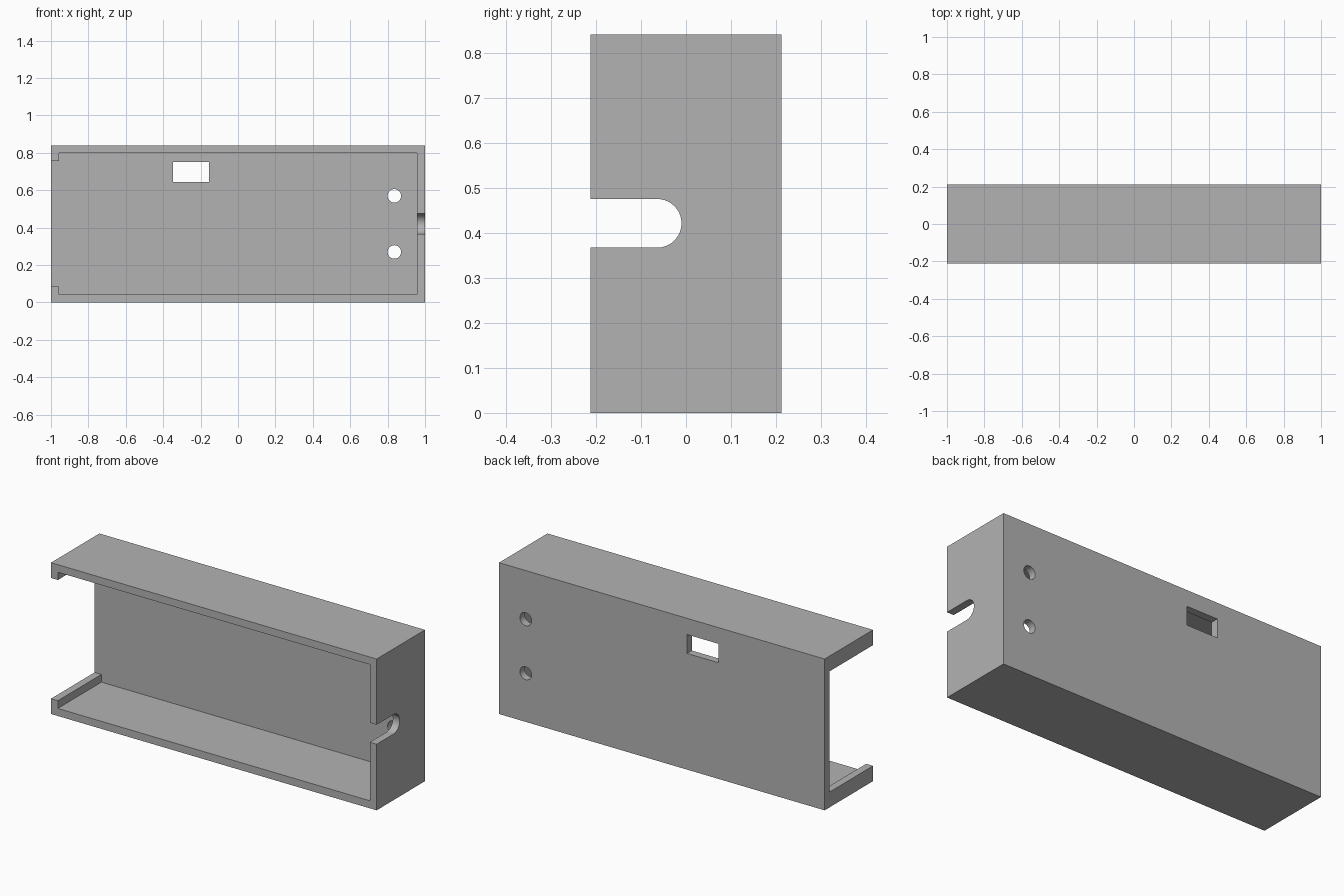
import bpy
import bmesh
from math import cos, sin, pi, radians
from mathutils import Vector

old = bpy.data.objects.get("Cube")
if old:
    bpy.data.objects.remove(old, do_unlink=True)

# Overall dimensions
HALF_X, HALF_Y, HEIGHT, WALL = 1.0, 0.212, 0.84, 0.042
LIP = 0.085
OUT = 0.3  # how far cutters overshoot

grey = bpy.data.materials.new("grey plastic")
grey.use_nodes = True
grey.diffuse_color = (0.45, 0.45, 0.45, 1)
grey.node_tree.nodes["Principled BSDF"].inputs["Base Color"].default_value = grey.diffuse_color


def prism(name, points, sweep):
    """Extrude a closed outline of 3D points along a vector."""
    bm = bmesh.new()
    face = bm.faces.new([bm.verts.new(p) for p in points])
    moved = bmesh.ops.extrude_face_region(bm, geom=[face])["geom"]
    verts = [v for v in moved if isinstance(v, bmesh.types.BMVert)]
    bmesh.ops.translate(bm, verts=verts, vec=Vector(sweep))
    bmesh.ops.recalc_face_normals(bm, faces=bm.faces)
    mesh = bpy.data.meshes.new(name)
    bm.to_mesh(mesh)
    bm.free()
    mesh.materials.append(grey)
    obj = bpy.data.objects.new(name, mesh)
    bpy.context.collection.objects.link(obj)
    return obj


def front_prism(name, outline, y0, y1):
    return prism(name, [(x, y0, z) for x, z in outline], (0, y1 - y0, 0))


def rect(x0, x1, z0, z1):
    return [(x0, z0), (x1, z0), (x1, z1), (x0, z1)]


def arc(cx, cy, r, start, end, n):
    angles = [start + (end - start) * i / n for i in range(n + 1)]
    return [(cx + r * cos(a), cy + r * sin(a)) for a in angles]


# Outer block
case = front_prism("enclosure", rect(-HALF_X, HALF_X, 0, HEIGHT), -HALF_Y, HALF_Y)

# Cavity open at the front and through the right end, leaving two lips
inner = HALF_X - WALL
top = HEIGHT - WALL
cavity = [(inner, WALL), (inner, top), (-inner, top), (-inner, HEIGHT - LIP),
          (-HALF_X - OUT, HEIGHT - LIP), (-HALF_X - OUT, LIP),
          (-inner, LIP), (-inner, WALL)]
cutters = [front_prism("cavity_cutter", cavity, -HALF_Y - OUT, HALF_Y - WALL)]

# Back wall openings: rectangular window and two screw holes
cutters.append(front_prism("window_cutter", rect(-0.347, -0.155, 0.645, 0.75), 0, HALF_Y + OUT))
for z in (0.27, 0.57):
    hole = arc(0.836, z, 0.036, 0, 2 * pi, 48)[:-1]
    cutters.append(front_prism("screw_hole_cutter", hole, 0, HALF_Y + OUT))

# Round-ended cable slot in the left end wall
radius, slot_z = 0.054, 0.421
slot = arc(-0.064, slot_z, radius, -pi / 2, pi / 2, 32)
slot += [(-HALF_Y - OUT, slot_z + radius), (-HALF_Y - OUT, slot_z - radius)]
cutters.append(prism("cable_slot_cutter", [(0.9, y, z) for y, z in slot], (OUT, 0, 0)))

# Cut the openings, keep the result and discard the cutters
for cutter in cutters:
    cutter.hide_render = True
    mod = case.modifiers.new(cutter.name, "BOOLEAN")
    mod.operation, mod.solver, mod.object = "DIFFERENCE", "EXACT", cutter
graph = bpy.context.evaluated_depsgraph_get()
result = bpy.data.meshes.new_from_object(case.evaluated_get(graph))
case.modifiers.clear()
case.data = result
result.materials.clear()
result.materials.append(grey)
for poly in result.polygons:
    poly.material_index = 0
for cutter in cutters:
    bpy.data.objects.remove(cutter, do_unlink=True)

# Smooth the round openings, keep the box edges sharp
bpy.ops.object.select_all(action="DESELECT")
case.select_set(True)
bpy.context.view_layer.objects.active = case
bpy.ops.object.shade_smooth_by_angle(angle=radians(30))
